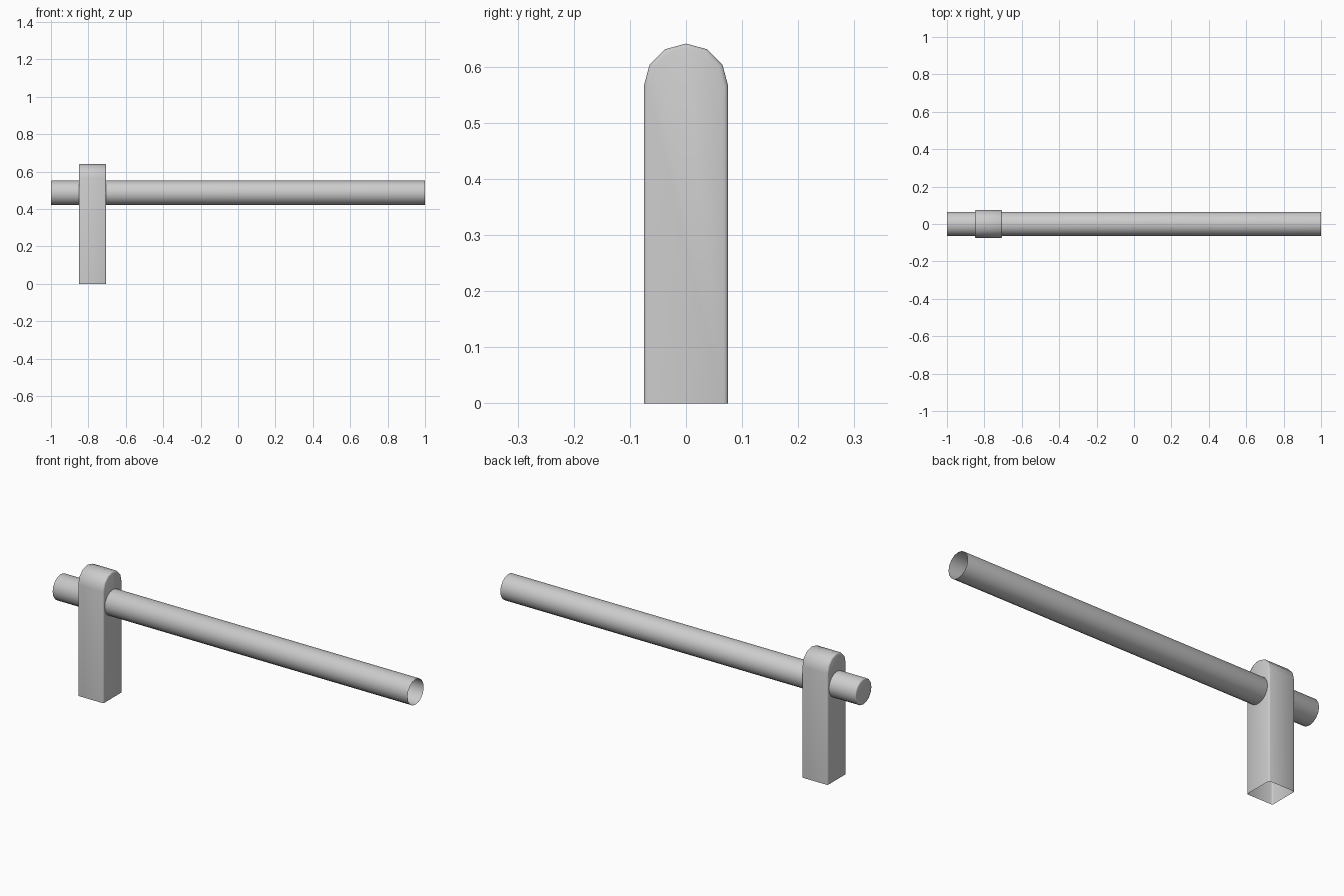
import bpy, bmesh, math

cube = bpy.data.objects.get("Cube")
if cube:
    bpy.data.objects.remove(cube, do_unlink=True)

mat = bpy.data.materials.new("light grey metal")
mat.use_nodes = True
grey = (0.6, 0.6, 0.6, 1)
mat.diffuse_color = grey
mat.node_tree.nodes["Principled BSDF"].inputs["Base Color"].default_value = grey


def extrude_x(name, profile, x0, x1, open_face, rim_at, bevel):
    """Extrude a (y, z) outline along x, drop open faces, round the chosen rims."""
    bm = bmesh.new()
    base = bm.faces.new([bm.verts.new((x0, y, z)) for y, z in profile])
    geom = bmesh.ops.extrude_face_region(bm, geom=[base], use_keep_orig=True)["geom"]
    for v in geom:
        if isinstance(v, bmesh.types.BMVert):
            v.co.x = x1
    bmesh.ops.recalc_face_normals(bm, faces=bm.faces)
    bm.normal_update()
    bmesh.ops.delete(bm, geom=[f for f in bm.faces if open_face(f.normal)],
                     context='FACES')
    rims = [e for e in bm.edges if len(e.link_faces) == 2
            and any(all(abs(v.co.x - x) < 1e-4 for v in e.verts) for x in rim_at)]
    bmesh.ops.bevel(bm, geom=rims, offset=bevel, segments=2, profile=0.5,
                    affect='EDGES')
    mesh = bpy.data.meshes.new(name)
    bm.to_mesh(mesh)
    bm.free()
    mesh.materials.append(mat)
    obj = bpy.data.objects.new(name, mesh)
    bpy.context.collection.objects.link(obj)
    bpy.ops.object.select_all(action='DESELECT')
    obj.select_set(True)
    bpy.context.view_layer.objects.active = obj
    bpy.ops.object.shade_smooth_by_angle(angle=math.radians(50))
    return obj


def arc(radius, height, start, steps, step):
    angles = [math.radians(start + step * i) for i in range(steps)]
    return [(radius * math.cos(a), height + radius * math.sin(a)) for a in angles]


# Upright post with arched top, hollow underneath
half = 0.075
post_outline = [(-half, 0), (half, 0)] + arc(half, 0.566, 0, 7, 30)
extrude_x("post", post_outline, -0.85, -0.705,
          lambda n: n.z < -0.9, (-0.85, -0.705), 0.007)

# Long bar, closed at the short end and open at the far end
extrude_x("bar", arc(0.065, 0.486, 0, 16, 22.5), -1, 1,
          lambda n: n.x > 0.9, (-1,), 0.004)
